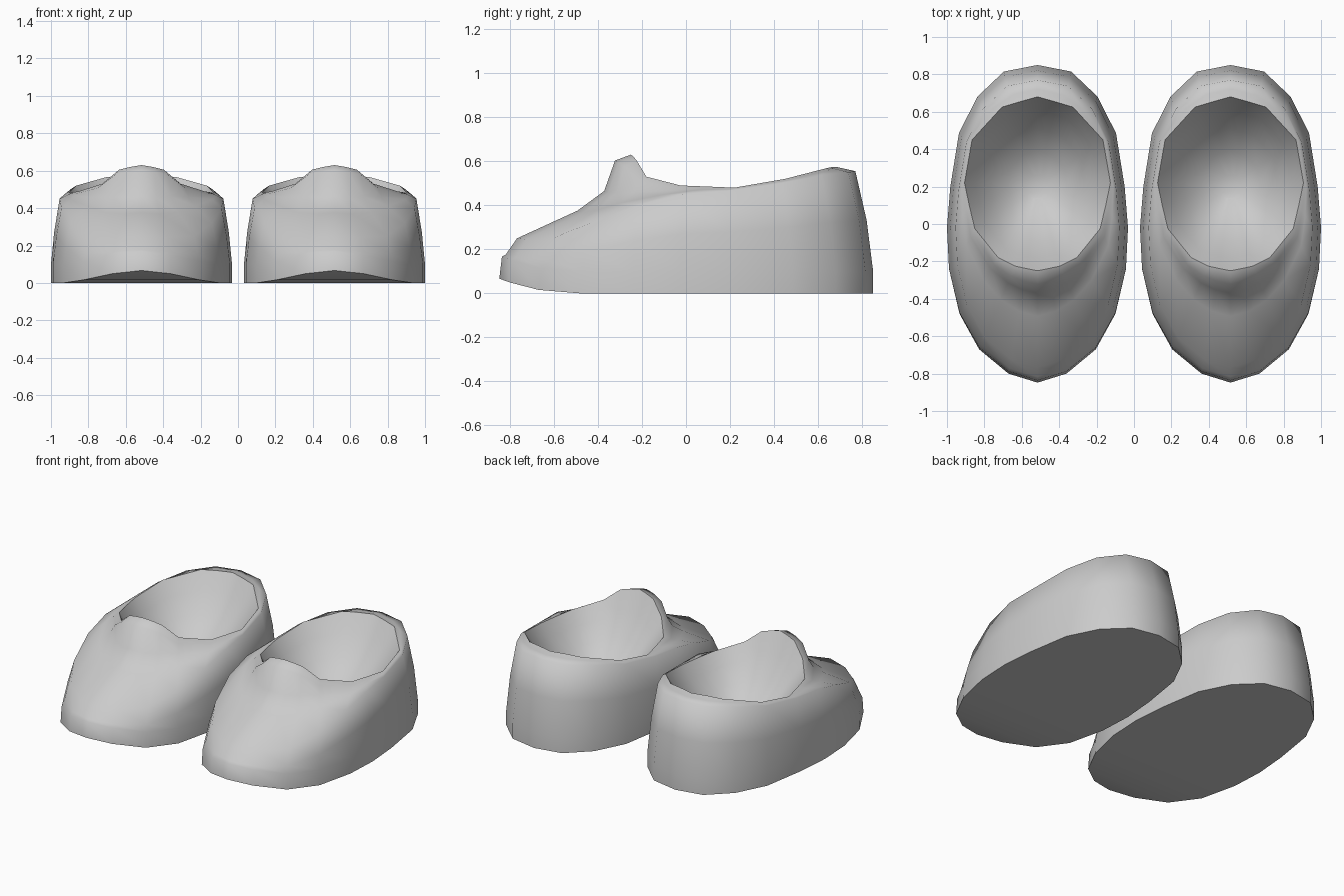
import bpy
import bmesh
from mathutils import Vector

cube = bpy.data.objects.get("Cube")
if cube:
    bpy.data.objects.remove(cube, do_unlink=True)

grey = bpy.data.materials.new("light_grey_felt")
grey.use_nodes = True
colour = (0.6, 0.6, 0.6, 1)
grey.diffuse_color = colour
grey.node_tree.nodes["Principled BSDF"].inputs["Base Color"].default_value = colour

# Half outline of the sole, heel to toe
OUTLINE = [(0, .85), (.18, .815), (.322, .68), (.42, .485), (.466, .2), (.484, -.02),
           (.473, -.24), (.417, -.48), (.312, -.67), (.155, -.8), (0, -.848)]
# Half outline of the foot opening, heel to toe
RIM = [(0, .68, .575), (.1, .652, .572), (.19, .625, .565), (.35, .45, .52),
       (.39, .22, .48), (.365, .1, .485), (.335, -.025, .49), (.21, -.18, .53),
       (.12, -.225, .605), (.06, -.238, .62), (0, -.25, .63)]
# Height of the rounded shoulder above the side wall, heel to toe
SHOULDER = [.555, .55, .535, .5, .465, .45, .4, .32, .25, .245, .25]
# How strongly the instep dips at each station
DIP = [0, 0, 0, 0, 0, 0, .1, .5, .85, 1, 1]
# Lowest point of the lining
BOWL_BOTTOM = Vector((0, .2, .18))


def sole_height(y):
    """The sole curls up under the toe."""
    return .55 * max(0, -y - .5) ** 2


def wall_ring(scale, rise):
    """Outer wall ring; rise runs from the sole (0) to the shoulder (1)."""
    ring = []
    for (x, y), top in zip(OUTLINE, SHOULDER):
        base = sole_height(y)
        ring.append(Vector((x * scale, y * scale, base + (top - base) * rise)))
    return ring


def toe_bump_ring():
    """Ring just above the sole, leaning back slightly at the toe."""
    return [Vector((x, y + .012 * dip, sole_height(y) + .1))
            for (x, y), dip in zip(OUTLINE, DIP)]


def instep_ring(shoulder, rim, along, climb):
    """Ring between shoulder and rim, dipping in front of the opening."""
    ring = []
    for low, high, dip in zip(shoulder, rim, DIP):
        point = low.lerp(high, along)
        rise = along + (climb - along) * dip
        point.z = low.z + (high.z - low.z) * rise
        ring.append(point)
    return ring


def bowl_ring(rim, scale):
    """Ring of the lining, which sinks as a rounded bowl."""
    ring = []
    for p in rim:
        point = BOWL_BOTTOM.lerp(p, scale)
        point.z = BOWL_BOTTOM.z + (p.z - BOWL_BOTTOM.z) * scale ** 2
        ring.append(point)
    return ring


def build_slipper_mesh():
    rim = [Vector(p) for p in RIM]
    shoulder = wall_ring(.905, 1)
    halves = [wall_ring(1, 0), toe_bump_ring(), wall_ring(.965, .6), shoulder]
    for along, climb in ((.53, .33), (.765, .565), (.86, .93)):
        halves.append(instep_ring(shoulder, rim, along, climb))
    halves.append(rim)
    halves += [bowl_ring(rim, scale) for scale in (.85, .65, .4, .15)]

    bm = bmesh.new()
    loops = []
    for half in halves:
        mirrored = [Vector((-p.x, p.y, p.z)) for p in reversed(half[1:-1])]
        loops.append([bm.verts.new(p) for p in half + mirrored])
    count = len(loops[0])

    # Walls, upper and lining
    for low, high in zip(loops, loops[1:]):
        for i in range(count):
            j = (i + 1) % count
            bm.faces.new((low[i], low[j], high[j], high[i]))

    # Sole underside and bowl bottom, closed by strips from side to side
    for loop in (loops[0], loops[-1]):
        for i in range(count // 2):
            strip = [loop[i], loop[i + 1], loop[-i - 1], loop[-i]]
            bm.faces.new(list(dict.fromkeys(strip)))
    bmesh.ops.recalc_face_normals(bm, faces=bm.faces)

    mesh = bpy.data.meshes.new("slipper")
    bm.to_mesh(mesh)
    bm.free()
    mesh.materials.append(grey)
    return mesh


# A matching pair; each slipper is symmetric
mesh = build_slipper_mesh()
for name, side in (("left_slipper", 1), ("right_slipper", -1)):
    slipper = bpy.data.objects.new(name, mesh)
    slipper.location.x = side * .516
    bpy.context.collection.objects.link(slipper)

bpy.ops.object.select_all(action="DESELECT")
slipper.select_set(True)
bpy.context.view_layer.objects.active = slipper
bpy.ops.object.shade_smooth_by_angle(angle=1.15)
